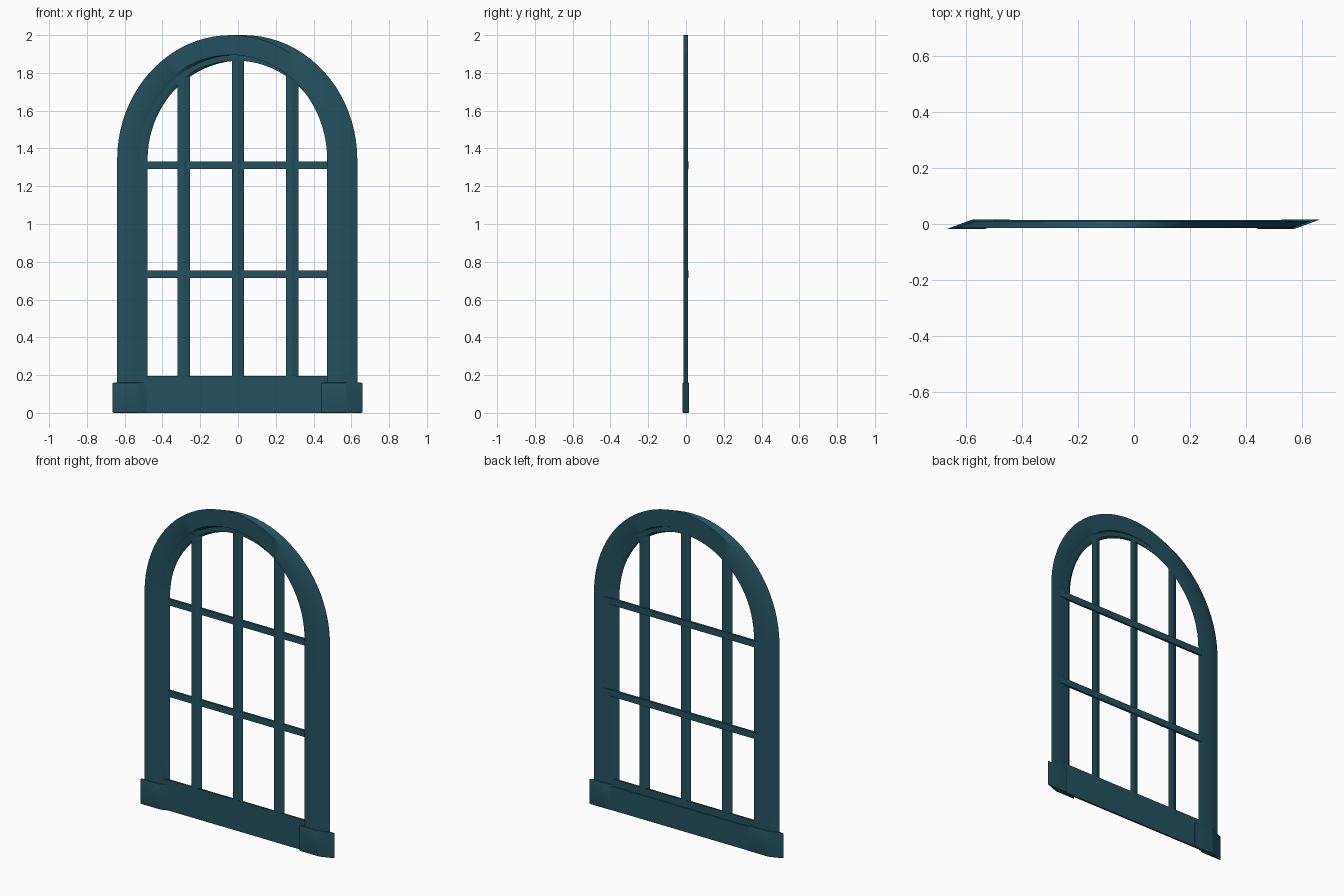
import bpy, bmesh, math

if "Cube" in bpy.data.objects:
    bpy.data.objects.remove(bpy.data.objects["Cube"])

SHEAR = 2.7        # the whole window is skewed: x shifts with depth
SPRING = 1.34      # height where the arch starts

paint = bpy.data.materials.new("dark_teal_paint")
paint.diffuse_color = (0.0176, 0.083, 0.117, 1)
paint.use_nodes = True
paint.node_tree.nodes["Principled BSDF"].inputs["Base Color"].default_value = paint.diffuse_color


def finish(bm, name, smooth=False):
    """Skew the part and turn it into an object."""
    for v in bm.verts:
        v.co.x += SHEAR * v.co.y
    bmesh.ops.recalc_face_normals(bm, faces=bm.faces)
    me = bpy.data.meshes.new(name)
    bm.to_mesh(me)
    bm.free()
    me.materials.append(paint)
    ob = bpy.data.objects.new(name, me)
    bpy.context.collection.objects.link(ob)
    if smooth:
        bpy.ops.object.select_all(action='DESELECT')
        ob.select_set(True)
        bpy.context.view_layer.objects.active = ob
        bpy.ops.object.shade_smooth_by_angle(angle=math.radians(30))
    return ob


def box(name, x0, x1, y0, y1, z0, z1, bevel=0.0):
    bm = bmesh.new()
    bmesh.ops.create_cube(bm, size=1)
    for v in bm.verts:
        v.co = ((x0 + x1) / 2 + v.co.x * (x1 - x0),
                (y0 + y1) / 2 + v.co.y * (y1 - y0),
                (z0 + z1) / 2 + v.co.z * (z1 - z0))
    if bevel:
        bmesh.ops.bevel(bm, geom=bm.edges[:], offset=bevel, segments=2,
                        profile=0.5, affect='EDGES')
    return finish(bm, name, bevel > 0)


def outline(half, rise, z0, n=40):
    """Upside-down U: straight jambs with an elliptical arch."""
    pts = [(half, z0)]
    for i in range(n + 1):
        a = math.pi * i / n
        pts.append((half * math.cos(a), SPRING + rise * math.sin(a)))
    return pts + [(-half, z0)]


def arch(name, outer, inner, y0, y1, z0):
    bm = bmesh.new()
    rows = []
    for o, i in zip(outline(*outer, z0), outline(*inner, z0)):
        rows.append([bm.verts.new((p[0], y, p[1]))
                     for p, y in ((o, y0), (o, y1), (i, y1), (i, y0))])
    for a, b in zip(rows, rows[1:]):
        for k in range(4):
            m = (k + 1) % 4
            bm.faces.new((a[k], a[m], b[m], b[k]))
    bm.faces.new(rows[0])
    bm.faces.new(rows[-1])
    return finish(bm, name, True)


# Outer casing and the thinner sash inside it
arch("arched_casing", (0.602, 0.66), (0.51, 0.555), -0.014, 0.011, 0.1)
arch("inner_sash", (0.53, 0.58), (0.495, 0.525), -0.004, 0.006, 0.1)

# Sill, bottom rail and the two base blocks
box("sill", -0.5, 0.5, 0.0, 0.011, 0.0, 0.15)
box("bottom_rail", -0.515, 0.515, -0.006, 0.006, 0.145, 0.195)
for side, x0, x1 in (("left", -0.62, -0.483), ("right", 0.483, 0.62)):
    box(side + "_base_block", x0, x1, -0.018, 0.016, 0.0, 0.16, 0.004)

# Vertical glazing bars, cut to the arch height
for i in (-1, 0, 1):
    x = 0.287 * i
    top = SPRING + 0.54 * math.sqrt(1 - (x / 0.503) ** 2)
    box("vertical_bar", x - 0.016, x + 0.016, -0.006, 0.006, 0.17, top)

# Horizontal glazing bars, running behind the vertical ones
for z in (0.735, 1.31):
    box("horizontal_bar", -0.53, 0.53, 0.0, 0.014, z - 0.02, z + 0.02)
